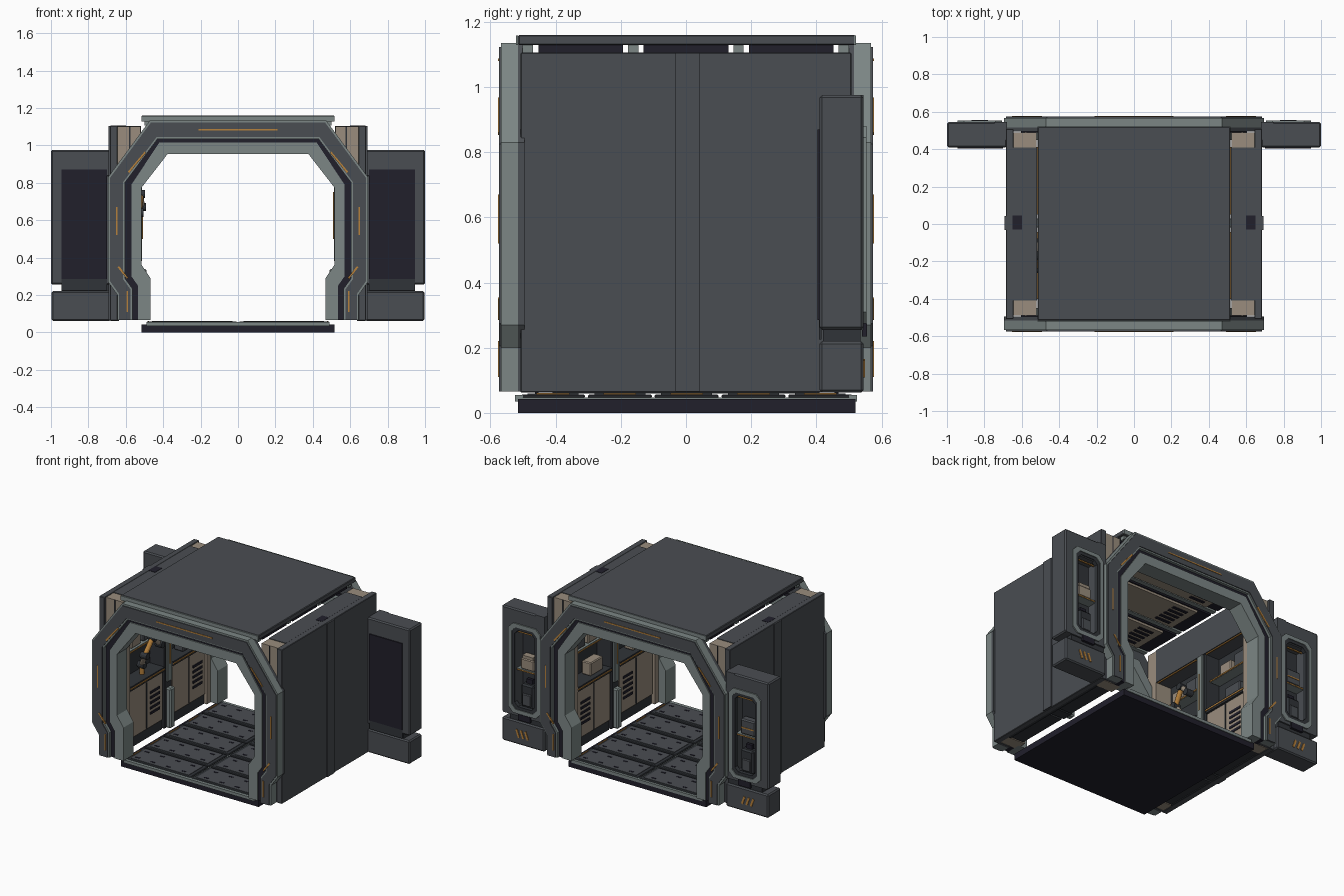
import bpy
import bmesh
from math import radians
from mathutils import Vector, Matrix

cube = bpy.data.objects.get("Cube")
if cube:
    bpy.data.objects.remove(cube, do_unlink=True)


def make_material(name, red, green, blue):
    material = bpy.data.materials.new(name)
    material.use_nodes = True
    colour = (red, green, blue, 1)
    material.diffuse_color = colour
    material.node_tree.nodes["Principled BSDF"].inputs["Base Color"].default_value = colour
    return material


grey = make_material("slate grey", .068, .075, .085)
dark = make_material("charcoal", .03, .034, .04)
navy = make_material("midnight navy", .015, .014, .024)
green = make_material("pale green grey", .2, .24, .235)
beige = make_material("warm beige", .32, .265, .205)
orange = make_material("amber", .47, .22, .045)


def finish(name, bm, material, bevel=0):
    bmesh.ops.recalc_face_normals(bm, faces=bm.faces[:])
    mesh = bpy.data.meshes.new(name)
    bm.to_mesh(mesh)
    bm.free()
    mesh.materials.append(material)
    obj = bpy.data.objects.new(name, mesh)
    bpy.context.collection.objects.link(obj)
    if bevel:
        modifier = obj.modifiers.new("Bevel", "BEVEL")
        modifier.width = bevel
        modifier.segments = 1
    return obj


def box(name, material, xs, ys, zs, bevel=0, tilt=0):
    """Box between limits on each axis, tilted in degrees about y."""
    size = [abs(b - a) for a, b in (xs, ys, zs)]
    middle = [(a + b) / 2 for a, b in (xs, ys, zs)]
    bm = bmesh.new()
    bmesh.ops.create_cube(bm, size=1, matrix=Matrix.Diagonal((*size, 1)))
    bmesh.ops.rotate(bm, verts=bm.verts, matrix=Matrix.Rotation(radians(tilt), 3, "Y"))
    obj = finish(name, bm, material, bevel)
    obj.location = middle
    return obj


def pair(name, material, xs, ys, zs, bevel=0, tilt=0):
    """The same box on the left (+x) and right (-x)."""
    for side, s in (("left", 1), ("right", -1)):
        box(side + "_" + name, material, [s * x for x in xs], ys, zs, bevel, s * tilt)


def ring(name, material, outer, inner, ys, closed=False, bevel=0):
    """Band between two matching x-z outlines, given depth along y."""
    bm = bmesh.new()
    rows = []
    for (ox, oz), (ix, iz) in zip(outer, inner):
        corners = ((ox, ys[0], oz), (ox, ys[1], oz), (ix, ys[1], iz), (ix, ys[0], iz))
        rows.append([bm.verts.new(c) for c in corners])
    pairs = list(zip(rows, rows[1:]))
    if closed:
        pairs.append((rows[-1], rows[0]))
    else:
        bm.faces.new(rows[0])
        bm.faces.new(rows[-1])
    for a, b in pairs:
        for i in range(4):
            j = (i + 1) % 4
            bm.faces.new((a[i], a[j], b[j], b[i]))
    return finish(name, bm, material, bevel)


def limb(name, material, start, end, radius):
    start, end = Vector(start), Vector(end)
    bm = bmesh.new()
    turn = (end - start).to_track_quat("Z", "Y").to_matrix().to_4x4()
    bmesh.ops.create_cone(bm, cap_ends=True, segments=12, radius1=radius, radius2=radius,
                          depth=(end - start).length,
                          matrix=Matrix.Translation((start + end) / 2) @ turn)
    return finish(name, bm, material)


def arch_outline(foot, waist, shoulder, crown):
    half = [(foot[0], .065), foot, waist, shoulder, crown]
    return half + [(-x, z) for x, z in reversed(half)]


# Nested outlines of the end arches, from outside to inside
outside = arch_outline((.645, .2), (.695, .27), (.695, .83), (.47, 1.135))
face_out = arch_outline((.635, .205), (.685, .275), (.685, .825), (.465, 1.123))
face_in = arch_outline((.575, .23), (.615, .285), (.615, .803), (.435, 1.045))
frame_in = arch_outline((.565, .235), (.605, .29), (.605, .8), (.43, 1.035))
recess_in = arch_outline((.535, .25), (.57, .3), (.57, .79), (.42, 1.016))
lining_in = arch_outline((.468, .29), (.515, .36), (.515, .775), (.377, .953))

for end, e in (("front", -1), ("back", 1)):
    def depth(near, far):
        return (e * near, e * far)
    ring(end + "_arch_frame", green, outside, frame_in, depth(.515, .568))
    ring(end + "_arch_face", grey, face_out, face_in, depth(.56, .574))
    ring(end + "_arch_back", grey, outside, frame_in, depth(.495, .516))
    ring(end + "_arch_recess", navy, frame_in, recess_in, depth(.49, .55))
    ring(end + "_arch_lining", green, recess_in, lining_in, depth(.45, .558))
    # Amber light marks on the arch face
    mark = depth(.57, .577)
    box(end + "_crown_light", orange, (-.21, .21), mark, (1.08, 1.088))
    pair(end + "_shoulder_light", orange, (.535, .545), mark, (.84, .98), tilt=-40)
    pair(end + "_side_light", orange, (.645, .653), mark, (.52, .67))
    pair(end + "_waist_light", orange, (.61, .62), mark, (.28, .36), tilt=38)
    pair(end + "_foot_light", orange, (.587, .595), mark, (.11, .22))
    # Corner posts and roof edge trim
    pair(end + "_corner_post", beige, (.52, .65), depth(.41, .49), (.065, 1.1))
    pair(end + "_post_seam", dark, (.576, .582), depth(.488, .493), (.065, 1.1))
    box(end + "_roof_trim", green, (-.515, .515), depth(.515, .522), (1.128, 1.158))
    box(end + "_floor_trim", green, (-.49, .49), depth(.5, .525), (.035, .055))

# Roof and ceiling
box("roof", grey, (-.515, .515), (-.515, .52), (1.128, 1.16), .004)
for i in range(4):
    y = -.485 + i * .323
    box("ceiling_beam", green, (-.5, .5), (y - .016, y + .016), (1.105, 1.137))
for i in range(3):
    y = -.323 + i * .323
    box("ceiling_backing", navy, (-.5, .5), (y - .13, y + .13), (1.105, 1.13))
    box("ceiling_panel", beige, (-.4, .4), (y - .12, y + .12), (1.09, 1.106))
    for j in range(5):
        slot = y - .08 + j * .04
        pair("ceiling_vent", navy, (.24, .35), (slot - .01, slot + .01), (1.085, 1.092))

# Floor slab with two columns of five studded tiles
box("floor_base", navy, (-.515, .515), (-.515, .52), (0, .042))
box("floor_joint", green, (-.49, .49), (-.5, .5), (.04, .047))
for i in range(5):
    y = -.408 + i * .205
    pair("floor_tile", dark, (.005, .49), (y - .098, y + .098), (.045, .057), .004)
    pair("floor_inset", grey, (.03, .46), (y - .078, y + .078), (.05, .06))
    for j in range(4):
        x = .07 + j * .115
        for dy in (-.05, .05):
            pair("tile_stud", navy, (x, x + .03), (y + dy - .006, y + dy + .006), (.055, .062))
    pair("floor_edge_light", orange, (.475, .482), (y - .05, y + .05), (.055, .061))

# Side walls: shell, pilaster, soffit and inner pillar
pair("wall_shell", grey, (.645, .685), (-.508, .508), (.062, 1.105), .003)
pair("wall_pilaster", grey, (.66, .693), (-.032, .043), (.065, 1.104))
pair("wall_soffit", grey, (.518, .646), (-.41, .41), (.88, 1.104))
pair("soffit_slot", navy, (.6, .65), (-.03, .045), (1.1, 1.106))
pair("wall_pillar", dark, (.525, .646), (-.035, .045), (.065, .9), .006)
pair("pillar_cover", green, (.512, .53), (-.02, .03), (.38, .88), .004)
pair("pillar_foot", green, (.49, .53), (-.02, .03), (.07, .34), .008)
pair("pillar_light", orange, (.508, .514), (.001, .009), (.5, .75))
pair("recess_back", dark, (.635, .646), (-.41, .41), (.06, .9))

# Storage bays with vented cabinets and shelves
for bay, y in (("front", -.222), ("back", .232)):
    low, high = y - .18, y + .18
    pair(bay + "_cabinet", beige, (.53, .64), (low, high), (.13, .46), .006)
    pair(bay + "_plinth", dark, (.54, .64), (low, high), (.065, .13))
    pair(bay + "_counter", dark, (.522, .64), (low, high), (.46, .49))
    pair(bay + "_counter_light", orange, (.517, .523), (low, high), (.472, .48))
    pair(bay + "_door_seam", dark, (.526, .532), (y - .003, y + .003), (.14, .45))
    for i in range(5):
        z = .22 + i * .035
        pair(bay + "_cabinet_vent", navy, (.525, .532), (y + .04, y + .14), (z, z + .016))
    pair(bay + "_soffit_light", orange, (.525, .533), (low, high), (.873, .881))
    pair(bay + "_shelf", green, (.56, .64), (low, high), (.69, .705))
    pair(bay + "_shelf_light", orange, (.555, .561), (low, high), (.692, .7))
    pair(bay + "_shelf_crate", beige, (.57, .63), (y - .1, y), (.705, .78), .006)
    pair(bay + "_shelf_case", grey, (.57, .63), (y + .03, y + .13), (.705, .8), .006)
    box(bay + "_counter_crate", beige, (.55, .62), (low + .05, y), (.49, .58), .006)
box("counter_toolbox", grey, (-.62, -.55), (.2, .34), (.49, .58), .006)

# Jointed work arm in the right front bay
joints = [(-.58, -.2, .49), (-.58, -.2, .55), (-.53, -.24, .64), (-.52, -.17, .74), (-.515, -.1, .67)]
for i, (start, end) in enumerate(zip(joints, joints[1:])):
    limb("work_arm_link", beige if i % 2 else orange, start, end, .016)
    hub = Vector((.024, 0, 0))
    limb("work_arm_joint", dark, Vector(end) - hub, Vector(end) + hub, .022)


def rounded_window(s, x0, x1, z0, z1, cut):
    outline = [(x0 + cut, z0), (x1 - cut, z0), (x1, z0 + cut), (x1, z1 - cut),
               (x1 - cut, z1), (x0 + cut, z1), (x0, z1 - cut), (x0, z0 + cut)]
    return [(s * x, z) for x, z in outline]


# Side wings at the back, each with a display case facing backwards
body = (.41, .545)
rear = (.45, .545)
pair("wing_front_slab", grey, (.68, .995), (.412, .455), (.255, .975), .006)
pair("wing_inner_jamb", grey, (.68, .745), rear, (.255, .975))
pair("wing_outer_jamb", grey, (.9, 1), body, (.255, .975), .008)
pair("wing_header", grey, (.68, .998), body, (.83, .975), .008)
pair("wing_sill", grey, (.68, .99), rear, (.255, .31))
pair("wing_neck", dark, (.69, .945), (.42, .535), (.2, .28))
pair("wing_base", grey, (.68, .997), body, (.062, .22), .008)
pair("wing_front_panel", navy, (.7, .945), (.403, .415), (.285, .87))
pair("wing_front_skirt", dark, (.7, .945), (.408, .415), (.225, .285))
pair("case_back", dark, (.74, .905), (.45, .46), (.3, .84))
pair("case_shelf", green, (.74, .905), (.455, .525), (.555, .568))
pair("case_shelf_light", orange, (.75, .895), (.522, .528), (.557, .565))
pair("case_top_light", orange, (.75, .895), (.51, .52), (.81, .818))
pair("case_pack", dark, (.775, .87), (.465, .525), (.312, .47), .01)
pair("pack_pocket", grey, (.79, .855), (.515, .535), (.33, .41), .005)
pair("pack_handle", navy, (.8, .845), (.48, .5), (.46, .5))
box("right_case_helmet_box", grey, (-.88, -.77), (.465, .52), (.568, .67), .008)
box("right_box_stripe", orange, (-.87, -.78), (.518, .523), (.61, .618))
box("left_case_crate", beige, (.775, .875), (.465, .52), (.568, .64), .006)
box("left_crate_lid", beige, (.785, .865), (.47, .515), (.64, .66))
pair("case_latch", navy, (.78, .87), (.54, .556), (.235, .275))
for i in range(3):
    x = .805 + i * .033
    pair("wing_stripe", orange, (x, x + .014), (.541, .549), (.11, .165), tilt=20)
for side, s in (("left", 1), ("right", -1)):
    rim = rounded_window(s, .705, .945, .275, .88, .035)
    lip = rounded_window(s, .73, .92, .3, .855, .03)
    opening = rounded_window(s, .75, .9, .32, .835, .025)
    ring(side + "_case_rim", green, rim, lip, (.535, .553), closed=True)
    ring(side + "_case_lip", dark, lip, opening, (.52, .548), closed=True)
